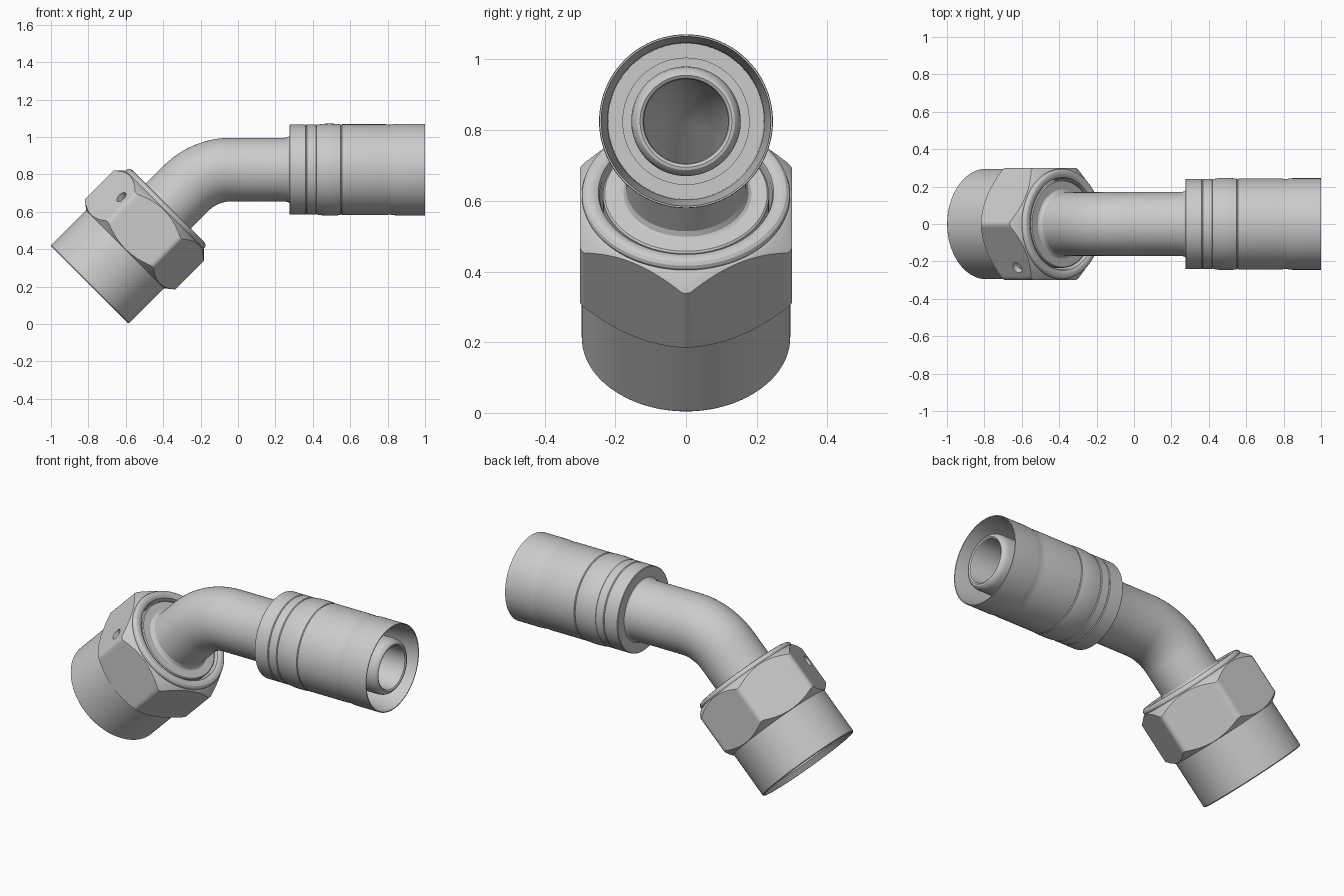
import bpy
import bmesh
from math import sin, cos, pi, radians
from mathutils import Vector, Matrix

cube = bpy.data.objects.get("Cube")
if cube:
    bpy.data.objects.remove(cube, do_unlink=True)

steel = bpy.data.materials.new("light_grey_steel")
steel.use_nodes = True
GREY = (0.6, 0.6, 0.6, 1)
steel.diffuse_color = GREY
steel.node_tree.nodes["Principled BSDF"].inputs["Base Color"].default_value = GREY

# Centre line: 45 degree leg, bend, then a level leg along +x
START = Vector((-0.793, 0, 0.21))
TILT = pi / 4
BEND = 0.338
T1 = 0.73
T2 = T1 + BEND * TILT
DIAG = Vector((cos(TILT), 0, sin(TILT)))
BEND_START = START + DIAG * T1
PIVOT = BEND_START + Vector((sin(TILT), 0, -cos(TILT))) * BEND
LEVEL_START = PIVOT + Vector((0, 0, BEND))


def station(t):
    """Centre point and up-direction at distance t along the centre line."""
    if t <= T1:
        return START + DIAG * t, Vector((-sin(TILT), 0, cos(TILT)))
    if t < T2:
        a = TILT - (t - T1) / BEND
        up = Vector((-sin(a), 0, cos(a)))
        return PIVOT + up * BEND, up
    return LEVEL_START + Vector((t - T2, 0, 0)), Vector((0, 0, 1))


def at_x(x):
    return T2 + x - LEVEL_START.x


def loft(name, profile, segs):
    """Closed section swept round the centre line; profile(angle) gives (t, r) pairs."""
    bm = bmesh.new()
    columns = []
    for i in range(segs):
        ang = 2 * pi * i / segs
        col = []
        for t, r in profile(ang):
            c, up = station(t)
            col.append(bm.verts.new(c + up * (r * cos(ang)) + Vector((0, r * sin(ang), 0))))
        columns.append(col)
    n = len(columns[0])
    for i in range(segs):
        a, b = columns[i], columns[(i + 1) % segs]
        for j in range(n):
            k = (j + 1) % n
            bm.faces.new((a[j], a[k], b[k], b[j]))
    bmesh.ops.recalc_face_normals(bm, faces=bm.faces)
    mesh = bpy.data.meshes.new(name)
    bm.to_mesh(mesh)
    bm.free()
    mesh.materials.append(steel)
    obj = bpy.data.objects.new(name, mesh)
    bpy.context.collection.objects.link(obj)
    return obj


def smooth(obj):
    bpy.ops.object.select_all(action="DESELECT")
    obj.select_set(True)
    bpy.context.view_layer.objects.active = obj
    bpy.ops.object.shade_smooth_by_angle(angle=radians(24))


# Bent tube with sealing nose at one end and hose nipple at the other
bend_steps = [T1 + (T2 - T1) * i / 20 for i in range(21)]
tube_outer = [(0.33, 0.13), (0.33, 0.255), (0.39, 0.255), (0.39, 0.235), (0.575, 0.235),
              (0.58, 0.23), (0.58, 0.185), (0.585, 0.177), (0.6, 0.17)]
tube_outer += [(t, 0.17) for t in bend_steps]
tube_outer += [(at_x(x), r) for x, r in (
    (0.25, 0.17), (0.268, 0.174), (0.275, 0.18), (0.45, 0.18), (0.45, 0.155), (0.96, 0.155),
    (0.978, 0.152), (0.99, 0.146), (0.998, 0.138), (1.0, 0.13), (0.995, 0.122), (0.985, 0.119))]
tube_bore = [(t, 0.119) for t in reversed(bend_steps)] + [(0.34, 0.119)]
tube = loft("bent_tube", lambda a: tube_outer + tube_bore, 96)
smooth(tube)

# Crimped hose collar, hollow at the open end
collar_profile = [(at_x(x), r) for x, r in (
    (0.275, 0.165), (0.275, 0.238), (0.278, 0.241), (0.36, 0.241), (0.364, 0.237), (0.368, 0.241),
    (0.416, 0.241), (0.42, 0.237), (0.425, 0.241), (0.455, 0.245), (0.49, 0.246), (0.525, 0.245),
    (0.548, 0.242), (0.552, 0.238), (0.556, 0.243), (0.79, 0.243), (0.81, 0.24), (0.83, 0.243),
    (0.85, 0.245), (1.0, 0.245), (1.0, 0.24), (0.82, 0.222), (0.44, 0.22), (0.44, 0.165))]
collar = loft("hose_collar", lambda a: collar_profile, 96)
smooth(collar)

# Swivel nut: round skirt, chamfered hexagon, rolled bead and open bore
FLAT, CORNER = 0.3, 0.341
skirt = [(0.03, 0.262), (0, 0.284), (0, 0.291), (0.005, 0.295), (0.268, 0.295)]
bead = [(0.565, 0.298), (0.567, 0.293), (0.575, 0.295), (0.584, 0.292), (0.591, 0.284),
        (0.594, 0.272), (0.592, 0.258), (0.586, 0.248), (0.575, 0.244),
        (0.4, 0.244), (0.4, 0.262)]


def nut_profile(ang):
    r = min(CORNER, FLAT / cos(ang % (pi / 3) - pi / 6))
    return skirt + [(0.27 + (r - FLAT) * 0.85, r), (0.522 + CORNER - r, r)] + bead


nut = loft("swivel_nut", nut_profile, 180)

# Small wire hole drilled in one flat of the nut
centre, up = station(0.451)
normal = up * cos(pi / 6) + Vector((0, -sin(pi / 6), 0))
spot = centre + up * 0.214 + Vector((0, -0.235, 0))
bm = bmesh.new()
bmesh.ops.create_cone(bm, cap_ends=True, segments=32, radius1=0.031, radius2=0.031, depth=0.07)
bm.transform(Matrix.Translation(spot) @ normal.to_track_quat("Z", "Y").to_matrix().to_4x4())
drill_mesh = bpy.data.meshes.new("wire_hole_cutter")
bm.to_mesh(drill_mesh)
bm.free()
drill_mesh.materials.append(steel)
drill = bpy.data.objects.new("wire_hole_cutter", drill_mesh)
bpy.context.collection.objects.link(drill)
drill.hide_render = True

cut = nut.modifiers.new("wire_hole", "BOOLEAN")
cut.operation = "DIFFERENCE"
cut.solver = "EXACT"
cut.object = drill
bpy.ops.object.select_all(action="DESELECT")
nut.select_set(True)
bpy.context.view_layer.objects.active = nut
bpy.ops.object.modifier_apply(modifier=cut.name)
bpy.data.objects.remove(drill, do_unlink=True)
smooth(nut)
